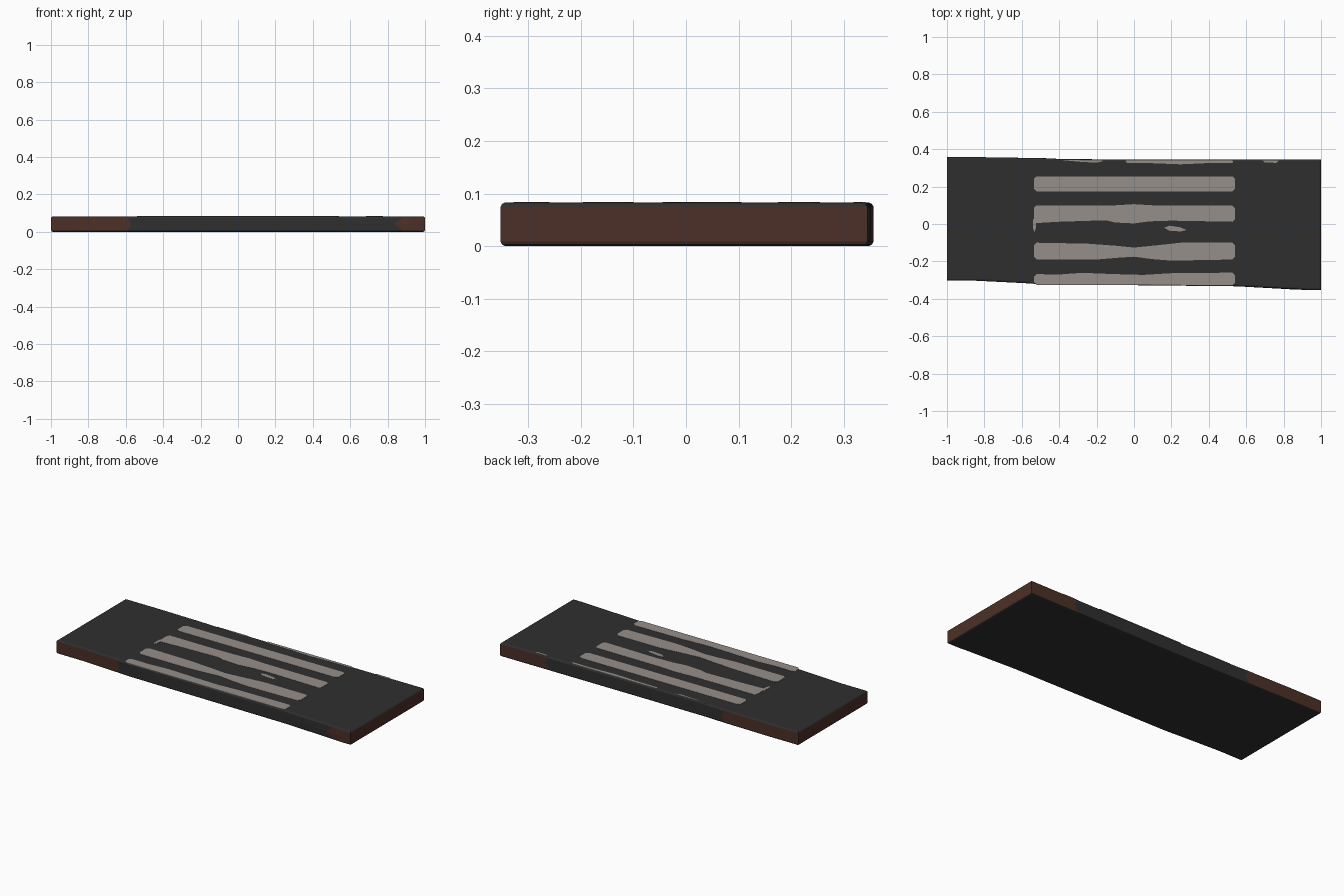
import bpy, bmesh, math

if "Cube" in bpy.data.objects:
    bpy.data.objects.remove(bpy.data.objects["Cube"])

def material(name, rgb):
    m = bpy.data.materials.new(name)
    m.diffuse_color = (*rgb, 1)
    m.use_nodes = True
    m.node_tree.nodes["Principled BSDF"].inputs["Base Color"].default_value = m.diffuse_color
    return m

asphalt = material("asphalt", (0.028, 0.028, 0.028))
earth = material("brown_earth", (0.072, 0.030, 0.020))
paint = material("road_paint", (0.30, 0.275, 0.25))

def finish(bm, name, mats):
    bmesh.ops.recalc_face_normals(bm, faces=bm.faces)
    me = bpy.data.meshes.new(name)
    bm.to_mesh(me)
    bm.free()
    ob = bpy.data.objects.new(name, me)
    bpy.context.collection.objects.link(ob)
    for m in mats:
        me.materials.append(m)
    return ob

# Slab outline, counter-clockwise: (x, y, x shift at mid height)
front = [(-1, -.303, 0), (-.85, -.303, 0), (-.59, -.316, .02), (-.5, -.322, 0), (.55, -.333, 0),
         (.88, -.349, -.045), (.93, -.353, 0), (1, -.353, 0)]
back = [(1, .345, 0), (.68, .345, .02), (0, .345, 0), (-.38, .347, 0),
        (-.50, .352, .02), (-.8, .357, 0), (-1, .357, 0)]
outline = front + back
# Side runs (index of the starting point) that show asphalt instead of earth
dark_sides = {2, 3, 4, 9, 10, 11}

# Rings from bottom to top: (height, inset)
rings = [(0, .009), (.003, .003), (.009, 0), (.042, 0), (.075, 0), (.080, .003), (.083, .009)]
bm = bmesh.new()
loops = []
for z, inset in rings:
    loops.append([bm.verts.new((x * (1 - inset) + (dx if z == .042 else 0),
                                y - math.copysign(inset, y), z)) for x, y, dx in outline])
n = len(outline)
for r in range(len(rings) - 1):
    for i in range(n):
        j = (i + 1) % n
        f = bm.faces.new((loops[r][i], loops[r][j], loops[r + 1][j], loops[r + 1][i]))
        f.material_index = 1 if 1 <= r <= 4 and i not in dark_sides else 0
        if r in (1, 4):
            f.material_index = 0 if i in dark_sides or r == 4 else 1
bm.faces.new(loops[0][::-1])
bm.faces.new(loops[-1])
finish(bm, "road_slab", [asphalt, earth])

# Thin painted plates, one per stripe
def plate(name, pts, top=.0842):
    b = bmesh.new()
    lo = [b.verts.new((x, y, .081)) for x, y in pts]
    hi = [b.verts.new((x, y, top)) for x, y in pts]
    b.faces.new(lo[::-1])
    b.faces.new(hi)
    for i in range(len(pts)):
        j = (i + 1) % len(pts)
        b.faces.new((lo[i], lo[j], hi[j], hi[i]))
    finish(b, name, [paint])

def stripe(name, lower, upper, c=.014):
    """Worn stripe between two edges running left to right, corners clipped."""
    (x0, a), (x1, b) = lower[0], lower[-1]
    (x2, d), (x3, e) = upper[0], upper[-1]
    pts = ([(x0, a + c), (x0 + c, a)] + lower[1:-1] + [(x1 - c, b), (x1, b + c)]
           + [(x3, e - c), (x3 - c, e)] + upper[1:-1][::-1] + [(x2 + c, d), (x2, d - c)])
    plate(name, pts)

stripe("stripe_1", [(-.535, -.326), (.54, -.336 + .008)],
       [(-.535, -.268), (-.4, -.27), (-.28, -.261), (-.1, -.268), (.05, -.272), (.2, -.263), (.54, -.26)])
stripe("stripe_2", [(-.535, -.19), (-.2, -.19), (-.08, -.18), (0, -.175), (.1, -.188), (.2, -.196), (.54, -.19)],
       [(-.535, -.1), (-.25, -.105), (-.1, -.116), (0, -.126), (.1, -.116), (.25, -.1), (.54, -.1)])
stripe("stripe_3", [(-.535, .005), (-.4, .012), (-.15, .02), (-.1, .008), (0, .003), (.08, .014), (.2, .018), (.54, .012)],
       [(-.535, .1), (-.3, .098), (-.1, .1), (0, .106), (.1, .1), (.54, .098)])
stripe("stripe_4", [(-.535, .175), (.54, .175)], [(-.535, .255), (.54, .255)])
stripe("stripe_5", [(-.045, .327), (.1, .325), (.25, .319), (.4, .326), (.53, .325)],
       [(-.045, .342), (.53, .342)], .007)

# Worn leftovers of paint
plate("paint_patch_tail", [(-.541, -.02), (-.533, -.045), (-.524, -.02), (-.522, .02), (-.533, .03), (-.541, .02)])
plate("paint_patch_middle", [(.16, -.02), (.19, -.036), (.25, -.04), (.28, -.032), (.25, -.018), (.19, -.009)])
plate("paint_patch_back_left", [(-.38, .341), (-.28, .332), (-.2, .328), (-.165, .336), (-.175, .341)])
plate("paint_patch_back_right", [(.685, .34), (.7, .329), (.76, .327), (.775, .34)])
